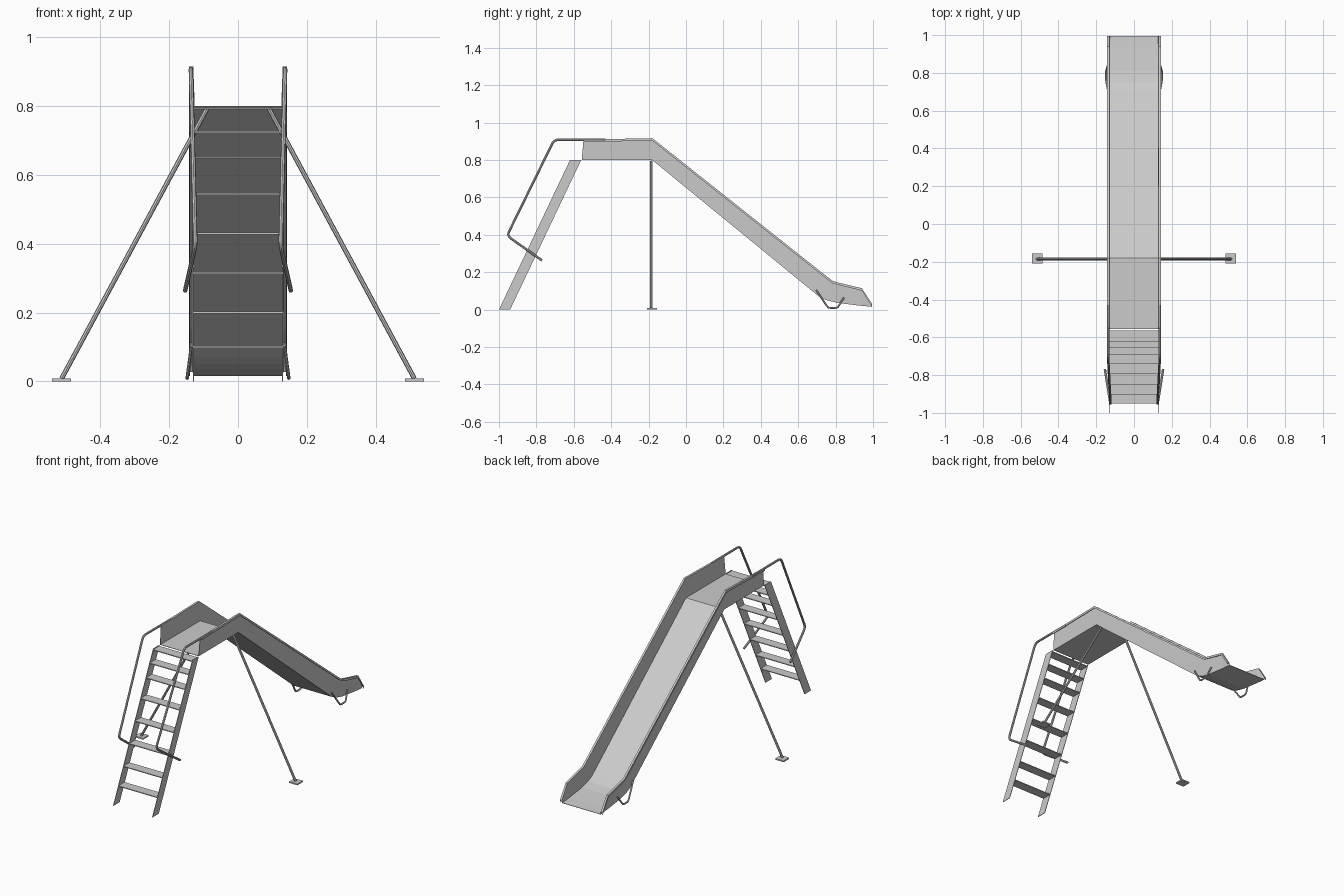
import bpy, bmesh
from mathutils import Vector

if "Cube" in bpy.data.objects:
    bpy.data.objects.remove(bpy.data.objects["Cube"])


def finish(name, bm):
    bmesh.ops.recalc_face_normals(bm, faces=bm.faces)
    me = bpy.data.meshes.new(name)
    bm.to_mesh(me)
    bm.free()
    ob = bpy.data.objects.new(name, me)
    bpy.context.collection.objects.link(ob)
    return ob


def sheet(name, rows, thick=0.003):
    """Loft rows of points into a thin sheet."""
    bm = bmesh.new()
    grid = [[bm.verts.new(p) for p in row] for row in rows]
    for a, b in zip(grid, grid[1:]):
        for i in range(len(a) - 1):
            bm.faces.new((a[i], a[i + 1], b[i + 1], b[i]))
    ob = finish(name, bm)
    mod = ob.modifiers.new("thickness", 'SOLIDIFY')
    mod.thickness = thick
    mod.offset = 0
    return ob


def box(name, centre, size):
    bm = bmesh.new()
    bmesh.ops.create_cube(bm, size=1)
    for v in bm.verts:
        v.co = Vector([c + p * s for c, p, s in zip(centre, v.co, size)])
    return finish(name, bm)


def rounded(pts, r, n=5):
    """Replace inner corners with small arcs."""
    pts = [Vector(p) for p in pts]
    out = [pts[0]]
    for a, b, c in zip(pts, pts[1:], pts[2:]):
        p = b + (a - b).normalized() * r
        q = b + (c - b).normalized() * r
        for i in range(n + 1):
            t = i / n
            out.append(p * (1 - t) ** 2 + b * 2 * t * (1 - t) + q * t * t)
    return out + [pts[-1]]


def tube(name, pts, radius):
    cu = bpy.data.curves.new(name, 'CURVE')
    cu.dimensions = '3D'
    cu.bevel_depth = radius
    cu.bevel_resolution = 2
    cu.use_fill_caps = True
    sp = cu.splines.new('POLY')
    sp.points.add(len(pts) - 1)
    for p, co in zip(sp.points, pts):
        p.co = (*co, 1)
    ob = bpy.data.objects.new(name, cu)
    bpy.context.collection.objects.link(ob)
    bpy.ops.object.select_all(action='DESELECT')
    ob.select_set(True)
    bpy.context.view_layer.objects.active = ob
    bpy.ops.object.convert(target='MESH')
    bpy.ops.object.shade_smooth_by_angle()


# chute and platform: bed (y, z) paired with side wall top (y, z)
stations = [
    (-0.557, 0.80, -0.548, 0.908), (-0.18, 0.80, -0.18, 0.915),
    (0.71, 0.072, 0.765, 0.166), (0.75, 0.052, 0.785, 0.152),
    (0.81, 0.037, 0.82, 0.142), (0.93, 0.022, 0.94, 0.113),
    (0.995, 0.016, 0.995, 0.028),
]
rows = []
for by, bz, ty, tz in stations:
    right = [(0.127, by, bz), (0.131, ty, tz), (0.141, ty, tz), (0.141, ty, tz - 0.012)]
    rows.append([(-x, y, z) for x, y, z in reversed(right)] + right)
sheet("slide_chute", rows)

for s, side in ((-1, "left"), (1, "right")):
    # ladder stringer
    x = s * 0.13
    sheet(f"{side}_ladder_stringer",
          [[(x, -1.0, 0), (x, -0.94, 0)], [(x, -0.62, 0.8), (x, -0.56, 0.8)]])
    # hand rail
    rail = [(s * 0.137, -0.43, 0.907), (s * 0.137, -0.705, 0.908),
            (s * 0.124, -0.957, 0.395), (s * 0.154, -0.77, 0.263)]
    tube(f"{side}_hand_rail", rounded(rail, 0.025), 0.0065)
    # splayed support leg and foot plate
    tube(f"{side}_support_leg", [(s * 0.09, -0.185, 0.793), (s * 0.513, -0.185, 0.008)], 0.007)
    box(f"{side}_foot_plate", (s * 0.513, -0.182, 0.004), (0.055, 0.052, 0.008))
    # bent foot under the chute end
    foot = [(s * 0.135, 0.695, 0.105), (s * 0.148, 0.76, 0.009),
            (s * 0.148, 0.81, 0.009), (s * 0.137, 0.845, 0.065)]
    tube(f"{side}_chute_foot", rounded(foot, 0.012, 3), 0.005)

# ladder treads
for i, z in enumerate((0.1, 0.2, 0.315, 0.43, 0.545, 0.65, 0.725, 0.793)):
    box(f"ladder_tread_{i + 1}", (0, -0.97 + 0.475 * z, z), (0.26, 0.058, 0.005))
